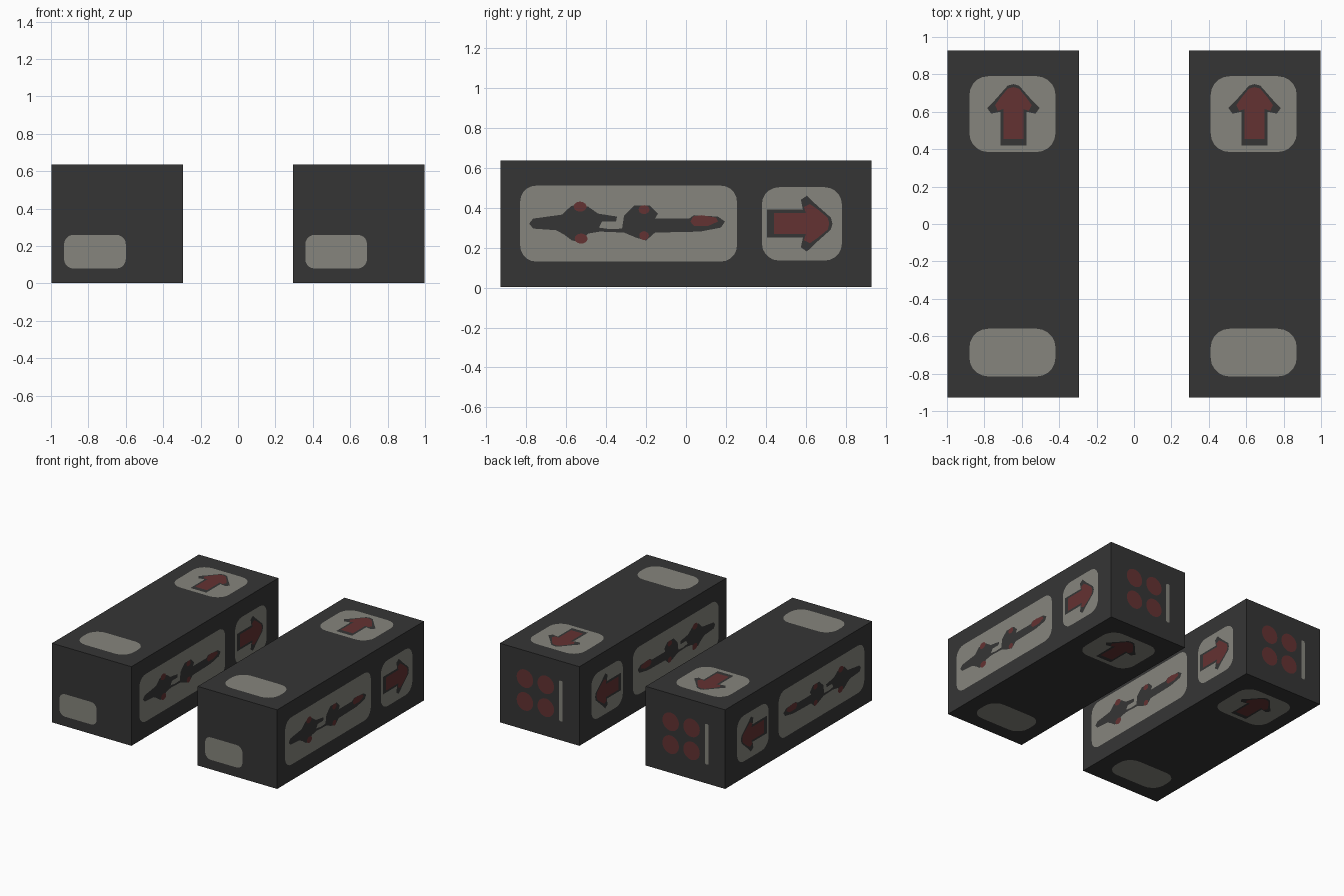
import bpy, bmesh, math
from mathutils import Vector

if "Cube" in bpy.data.objects:
    bpy.data.objects.remove(bpy.data.objects["Cube"])

W, D, H = 0.71, 1.864, 0.64      # size of one crate
GAP = 0.0012                     # height step between painted layers
LIFT = 3 * GAP                   # body is shrunk so decals stay inside the size


def material(name, rgb):
    m = bpy.data.materials.new(name)
    m.diffuse_color = (*rgb, 1)
    m.use_nodes = True
    m.node_tree.nodes["Principled BSDF"].inputs["Base Color"].default_value = m.diffuse_color
    return m


DARK = material("charcoal", (0.036, 0.036, 0.036))
GREY = material("warm grey", (0.238, 0.235, 0.205))
RED = material("dull red", (0.127, 0.032, 0.032))


# Faces of a crate: (u, v, lift) to a point in crate space, plus outward normal
FACES = {
    "top": (lambda u, v, l: (v, u, H - LIFT + l), (0, 0, 1)),
    "bottom": (lambda u, v, l: (v, u, LIFT - l), (0, 0, -1)),
    "right": (lambda u, v, l: (W / 2 - LIFT + l, u, 0.32 + v), (1, 0, 0)),
    "left": (lambda u, v, l: (-W / 2 + LIFT - l, u, 0.32 + v), (-1, 0, 0)),
    "front": (lambda u, v, l: (u, -D / 2 + LIFT - l, v), (0, -1, 0)),
    "back": (lambda u, v, l: (u, D / 2 - LIFT + l, v), (0, 1, 0)),
}


def rounded(u0, u1, v0, v1, r, seg=5):
    pts = []
    for k, (cu, cv) in enumerate([(u1 - r, v1 - r), (u0 + r, v1 - r),
                                  (u0 + r, v0 + r), (u1 - r, v0 + r)]):
        for i in range(seg + 1):
            a = (k + i / seg) * math.pi / 2
            pts.append((cu + r * math.cos(a), cv + r * math.sin(a)))
    return pts


def ellipse(cu, cv, ru, rv, n=20):
    return [(cu + ru * math.cos(2 * math.pi * i / n),
             cv + rv * math.sin(2 * math.pi * i / n)) for i in range(n)]


def arrow(u0, neck, tip, half_shaft, half_head):
    side = [(u0, half_shaft), (neck + 0.01, half_shaft),
            (neck, half_head * 0.85), (neck + 0.03, half_head),
            (neck + 0.07, half_head * 0.72), (tip - 0.008, 0.03)]
    return side + [(tip, 0)] + [(u, -v) for u, v in reversed(side)]


def decal(name, face, shapes, layer, mat, cx):
    """Flat painted shapes lying on one crate face."""
    place, normal = FACES[face]
    bm = bmesh.new()
    for pts in shapes:
        f = bm.faces.new([bm.verts.new(place(u, v, layer * GAP)) for u, v in pts])
        f.normal_update()
        if f.normal.dot(Vector(normal)) < 0:
            f.normal_flip()
    finish(name, bm, mat, cx)


def finish(name, bm, mat, cx):
    me = bpy.data.meshes.new(name)
    bm.to_mesh(me)
    bm.free()
    me.materials.append(mat)
    ob = bpy.data.objects.new(name, me)
    ob.location.x = cx
    bpy.context.collection.objects.link(ob)


# Dart silhouette on the long sides (u along the crate, v from mid height)
DART = [(-.785, 0), (-.765, .025), (-.62, .045), (-.575, .088), (-.535, .095),
        (-.49, .085), (-.44, .05), (-.345, .035), (-.35, .01), (-.42, .01),
        (-.435, -.02), (-.38, -.028), (-.32, -.025), (-.31, .04), (-.26, .09),
        (-.18, .09), (-.14, .05), (-.155, .025), (.015, .025), (.04, .042),
        (.16, .035), (.195, .01), (.175, -.02), (.07, -.04), (-.155, -.045),
        (-.2, -.085), (-.25, -.07), (-.31, -.045), (-.43, -.04), (-.49, -.05),
        (-.53, -.09), (-.57, -.085), (-.61, -.055), (-.65, -.033), (-.765, -.025)]
DART_SPOTS = [ellipse(-.53, .085, .032, .025), ellipse(-.525, -.075, .032, .025),
              ellipse(-.21, .07, .027, .022), ellipse(-.21, -.06, .024, .022),
              [(.022, .01), (.035, .036), (.08, .042), (.15, .03), (.16, .01),
               (.11, -.012), (.04, -.012)]]
ARROW_EDGE = arrow(.42, .59, .748, .07, .14)
ARROW_FILL = arrow(.455, .605, .732, .053, .098)

for side, cx in (("left", -0.645), ("right", 0.645)):
    # crate body
    bm = bmesh.new()
    bmesh.ops.create_cube(bm, size=1)
    bmesh.ops.scale(bm, verts=bm.verts,
                    vec=(W - 2 * LIFT, D - 2 * LIFT, H - 2 * LIFT))
    bmesh.ops.translate(bm, verts=bm.verts, vec=(0, 0, H / 2))
    finish(side + "_crate_body", bm, DARK, cx)

    # arrow labels on four faces, plus plain labels or dart panels
    for face in ("top", "bottom", "right", "left"):
        n = f"{side}_crate_{face}_"
        flat = face in ("top", "bottom")
        if flat:
            panels = [rounded(.385, .79, -.235, .225, .1),
                      rounded(-.815, -.56, -.235, .225, .1)]
        else:
            panels = [rounded(.38, .78, -.185, .182, .085),
                      rounded(-.83, .255, -.19, .19, .08)]
            decal(n + "dart", face, [DART], 2, DARK, cx)
            decal(n + "dart_spots", face, DART_SPOTS, 3, RED, cx)
        shift = 0 if flat else -0.015
        decal(n + "labels", face, panels, 1, GREY, cx)
        for part, pts, layer, mat in (("arrow_edge", ARROW_EDGE, 2, DARK),
                                      ("arrow", ARROW_FILL, 3, RED)):
            decal(n + part, face, [[(u + shift, v) for u, v in pts]], layer, mat, cx)

    # front label
    decal(side + "_crate_front_label", "front",
          [rounded(-.285, .045, .08, .26, .05)], 1, GREY, cx)

    # back: four discs and an upright bar
    decal(side + "_crate_back_discs", "back",
          [ellipse(x, z, .073, .073, 28) for x in (.13, -.055) for z in (.23, .413)],
          1, RED, cx)
    decal(side + "_crate_back_bar", "back",
          [rounded(-.205, -.172, .156, .48, .012)], 1, GREY, cx)
